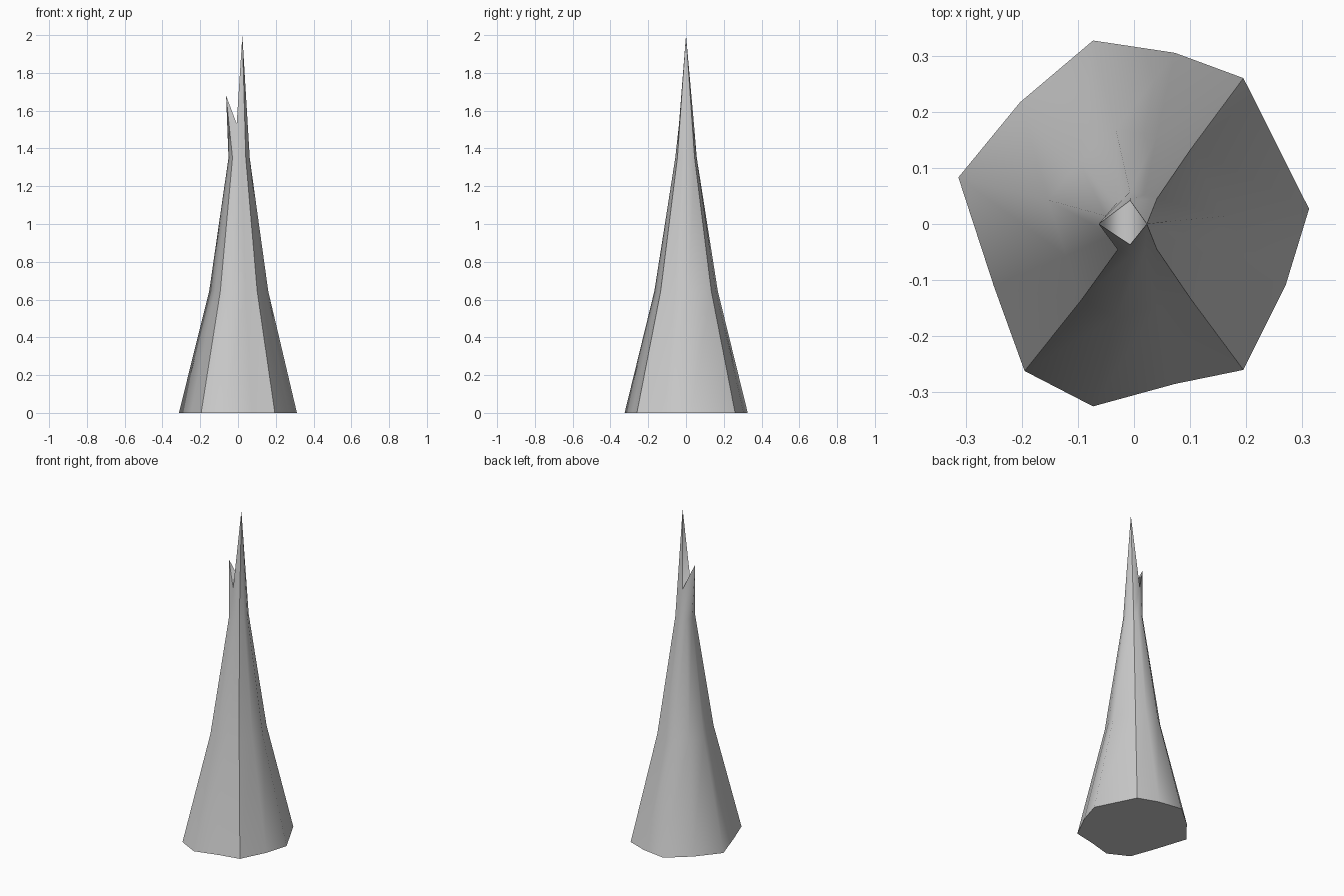
import bpy, bmesh

if "Cube" in bpy.data.objects:
    bpy.data.objects.remove(bpy.data.objects["Cube"])

# Base outline, counter-clockwise from the front left corner; 4 corners with 2 points per side
outline = [(-0.195, -0.262), (-0.073, -0.325), (0.073, -0.285),
           (0.195, -0.26), (0.27, -0.11), (0.312, 0.027),
           (0.195, 0.26), (0.073, 0.305), (-0.073, 0.327),
           (-0.203, 0.217), (-0.313, 0.083), (-0.25, -0.11)]
# Levels: height, x scale, y scale, x offset
levels = [(0, 1, 1, 0), (0.645, 0.50, 0.515, 0.004), (1.35, 0.18, 0.175, 0.006)]

bm = bmesh.new()
rings = [[bm.verts.new((x * sx + dx, y * sy, z)) for x, y in outline]
         for z, sx, sy, dx in levels]

# Split top: two tips and the notch between them
right = bm.verts.new((0.023, 0, 2.0))
left = bm.verts.new((-0.063, 0, 1.68))
front = bm.verts.new((-0.007, -0.037, 1.53))
back = bm.verts.new((-0.007, 0.042, 1.53))
top = [left, front, front, right, right, right, right, back, back, left, left, left]
rings.append(top)

# Tapered walls, collapsing to triangles at the tips
for low, high in zip(rings, rings[1:]):
    for i in range(12):
        j = (i + 1) % 12
        loop = list(dict.fromkeys([low[i], low[j], high[j], high[i]]))
        bm.faces.new(loop).smooth = True

# Notch floor and underside
for tri in ((left, front, back), (right, back, front)):
    bm.faces.new(tri).smooth = True
bm.faces.new(rings[0][::-1])

# Sharp foot, notch rim and three corner ridges
sharp = [(rings[0][i], rings[0][(i + 1) % 12]) for i in range(12)]
sharp += [(left, front), (front, right), (right, back), (back, left)]
sharp += [(rings[k][i], rings[k + 1][i]) for k in range(3) for i in (0, 3, 6)]
for a, b in sharp:
    edge = bm.edges.get((a, b))
    if edge:
        edge.smooth = False

bmesh.ops.recalc_face_normals(bm, faces=bm.faces[:])
mesh = bpy.data.meshes.new("split_spike")
bm.to_mesh(mesh)
bm.free()
spike = bpy.data.objects.new("split_spike", mesh)
bpy.context.collection.objects.link(spike)
